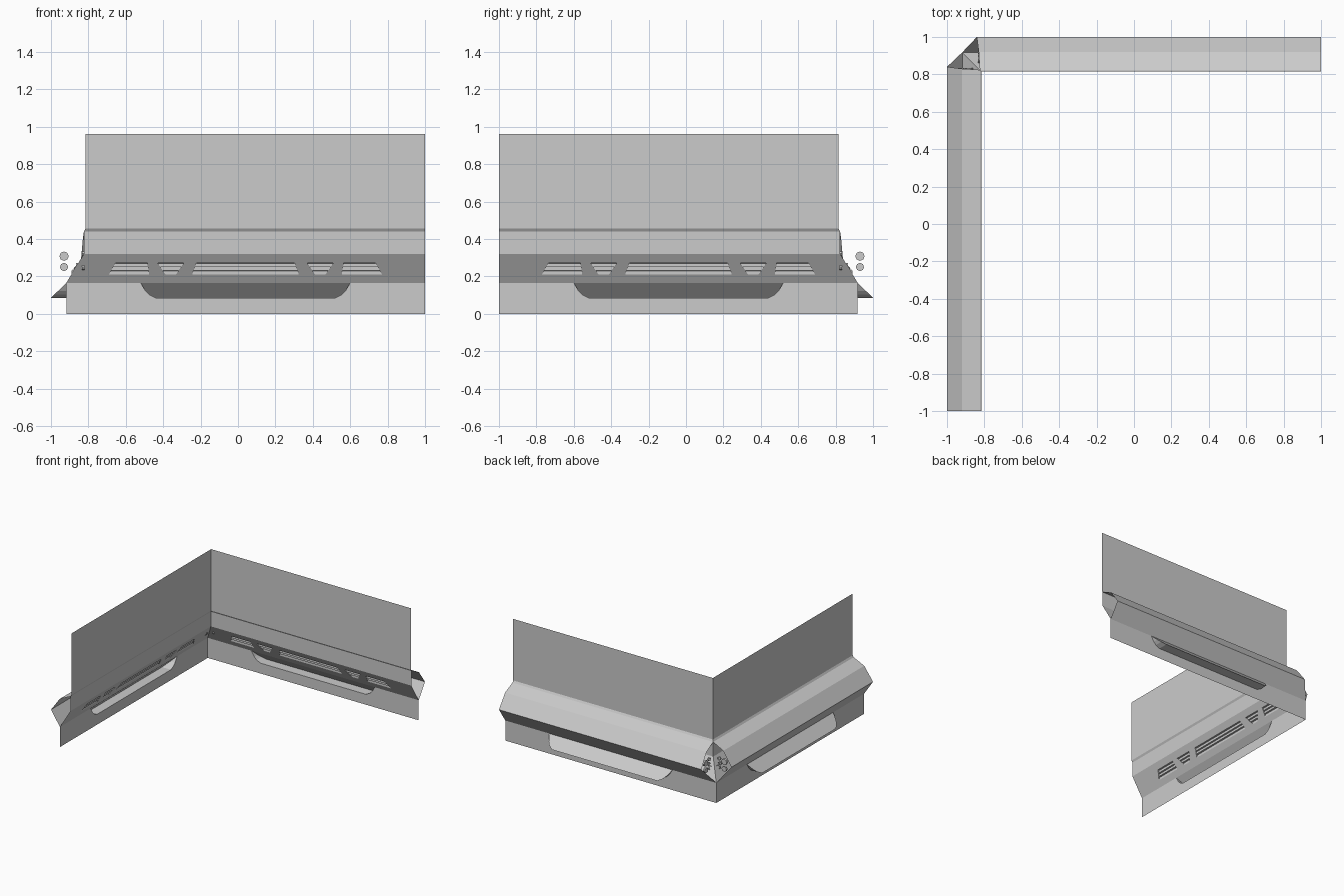
import bpy, bmesh, math

if "Cube" in bpy.data.objects:
    bpy.data.objects.remove(bpy.data.objects["Cube"])

# Local wall frame: u along the wall, d outward from the room, z up
def back(u, d, z): return (u, d, z)
def left(u, d, z): return (-d, -u, z)

MID = 0.04          # centre of the pocket and vents along u
LOW = 0.165         # height where the sloped panel meets the skirt
OUT, INN = 0.918, 0.824


def add_mesh(name, bm):
    bmesh.ops.recalc_face_normals(bm, faces=bm.faces)
    me = bpy.data.meshes.new(name)
    bm.to_mesh(me)
    bm.free()
    ob = bpy.data.objects.new(name, me)
    bpy.context.collection.objects.link(ob)
    return ob


def strip(name, place, pts, closed_ends=False):
    """Sheet swept along u through a list of (d, z, u_start, u_end)."""
    bm = bmesh.new()
    a = [bm.verts.new(place(s, d, z)) for d, z, s, e in pts]
    b = [bm.verts.new(place(e, d, z)) for d, z, s, e in pts]
    for i in range(len(pts) - 1):
        bm.faces.new((a[i], b[i], b[i + 1], a[i + 1]))
    if closed_ends:
        bm.faces.new(a)
        bm.faces.new(b)
    return add_mesh(name, bm)


def panel(name, place, loops, depth):
    """Flat panel outlined in (u, z) with optional holes; depth(z) gives d."""
    bm = bmesh.new()
    edges = []
    for loop in loops:
        vs = [bm.verts.new((u, z, 0)) for u, z in loop]
        edges += [bm.edges.new((vs[i - 1], vs[i])) for i in range(len(vs))]
    bmesh.ops.triangle_fill(bm, edges=edges, use_beauty=True, use_dissolve=False,
                            normal=(0, 0, 1))
    for v in bm.verts:
        u, z = v.co.x, v.co.y
        v.co = place(u, depth(z), z)
    bmesh.ops.dissolve_limit(bm, angle_limit=0.01, verts=bm.verts, edges=bm.edges)
    return add_mesh(name, bm)


def slope(z): return OUT + (INN - OUT) * (z - LOW) / (0.32 - LOW)
def pocket_d(z): return OUT + (1 - OUT) * (LOW - z) / 0.08


# Vents: centre offset, half width at bottom, half width at top
VENTS = [(0, .285, .262), (.40, .028, .07), (-.40, .028, .07)]
Z0, Z1 = 0.21, 0.272


def vent_ends(vent, z):
    """Left and right u of a vent at height z."""
    c, lo, hi = vent
    t = (z - Z0) / (Z1 - Z0)
    h = lo + (hi - lo) * t
    return MID + c - h, MID + c + h


def outer_vent(side, z):
    """Outer vents lean toward the middle at the top."""
    t = (z - Z0) / (Z1 - Z0)
    p = sorted((MID + side * (.515 + .01 * t), MID + side * (.73 - .035 * t)))
    return p[0], p[1]


vent_fns = [lambda z, v=v: vent_ends(v, z) for v in VENTS]
vent_fns += [lambda z, s=s: outer_vent(s, z) for s in (-1, 1)]

half = [(.56, LOW), (.535, .123), (.515, .103), (.48, .085)]
pocket = [(MID - u, z) for u, z in half] + [(MID + u, z) for u, z in reversed(half)]

for side, place in (("back", back), ("left", left)):
    # upper wall with small ledge and short band below
    strip(side + "_upper_wall", place,
          [(d, z, -d, 1) for d, z in ((.815, .96), (.815, .455), (INN, .44), (INN, .32))])

    # sloped panel with vent openings
    outer = [(-OUT, LOW), (1, LOW), (1, .32), (-INN, .32)]
    holes = []
    for f in vent_fns:
        (a, b), (c, e) = f(Z0), f(Z1)
        holes.append([(a, Z0), (b, Z0), (e, Z1), (c, Z1)])
    panel(side + "_sloped_panel", place, [outer] + holes, slope)

    # stepped louvres behind the openings
    steps = [(slope(Z0), Z0), (slope(Z0), .229), (slope(.231), .231),
             (slope(.231), .249), (slope(.251), .251), (slope(.251), .27),
             (slope(Z1), Z1)]
    for i, f in enumerate(vent_fns):
        strip(f"{side}_vent_louvre_{i}", place, [(d, z, *f(z)) for d, z in steps], True)

    # skirt with notch for the pocket
    skirt = [(-OUT, 0), (1, 0), (1, LOW)] + pocket[::-1] + [(-OUT, LOW)]
    panel(side + "_skirt", place, [skirt], lambda z: OUT)

    # pocket: slanted cover plus rim and floor
    panel(side + "_pocket_cover", place, [pocket], pocket_d)
    bm = bmesh.new()
    for (u0, z0), (u1, z1) in zip(pocket, pocket[1:]):
        q = [(u0, OUT, z0), (u1, OUT, z1), (u1, pocket_d(z1), z1), (u0, pocket_d(z0), z0)]
        bm.faces.new([bm.verts.new(place(*p)) for p in q])
    bmesh.ops.remove_doubles(bm, verts=bm.verts, dist=1e-5)
    add_mesh(side + "_pocket_rim", bm)

    # outer duct, open at both ends and trimmed at the corner
    strip(side + "_duct", place,
          [(INN, .44, -.824, 1), (.92, .395, -.83, 1), (1, .285, -.84, 1), (OUT, LOW, -OUT, 1)])

    # pipe ends inside the duct at the corner
    for i, (d, z, r) in enumerate(((.93, .308, .025), (.93, .25, .022), (.882, .322, .014),
                                   (.89, .285, .014), (.875, .25, .016))):
        ring = [(d + r * math.cos(k * math.pi / 4), z + r * math.sin(k * math.pi / 4))
                for k in range(8)]
        ring.append(ring[0])
        bm = bmesh.new()
        ends = [[bm.verts.new(place(u, *p)) for p in ring[:8]] for u in (-.835, -.82)]
        for k in range(8):
            bm.faces.new((ends[0][k - 1], ends[0][k], ends[1][k], ends[1][k - 1]))
        if i < 2:
            for e in ends:
                bm.faces.new(e)
        add_mesh(f"{side}_pipe_end_{i}", bm)
